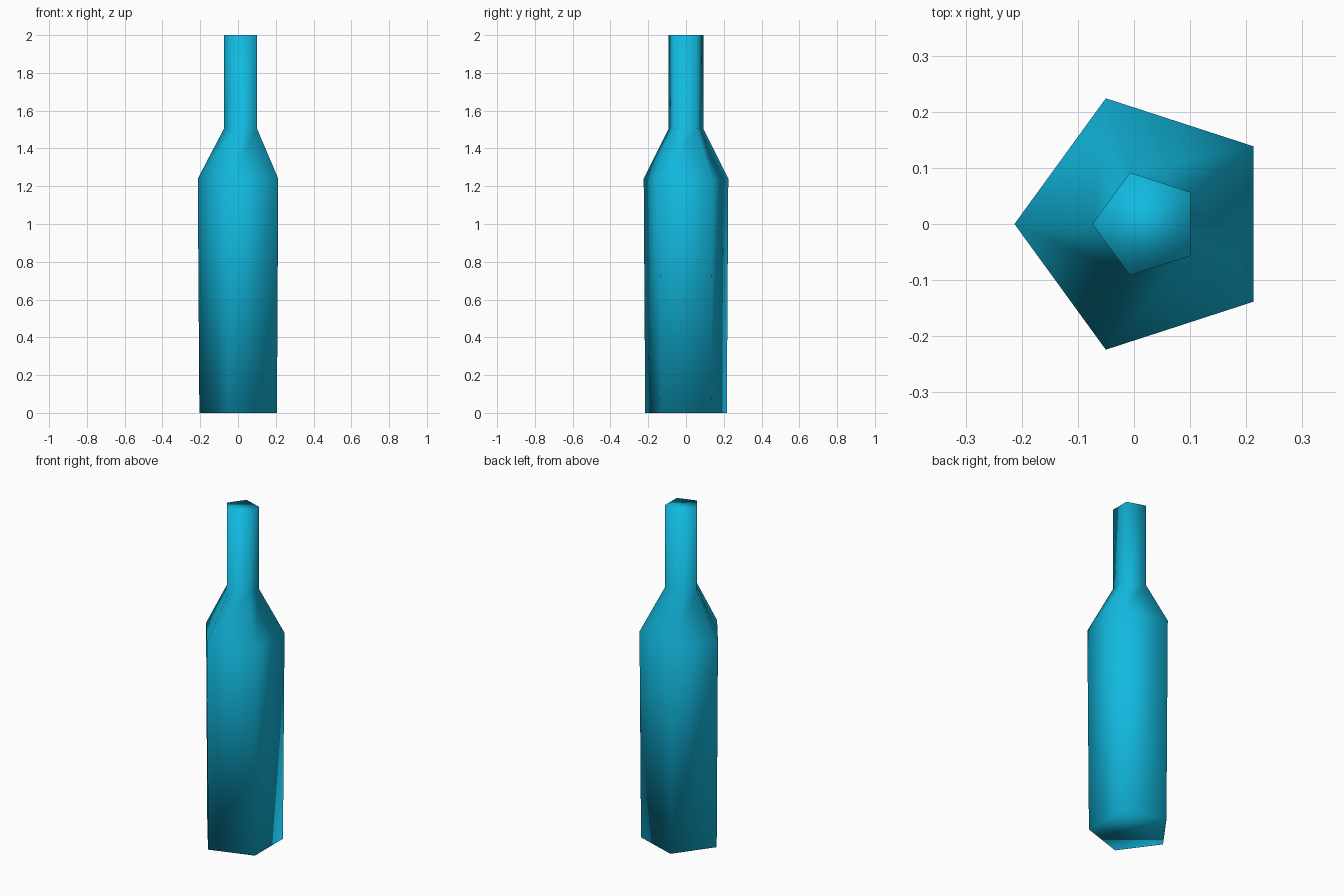
import bpy
import bmesh
from math import cos, sin, pi, tau

cube = bpy.data.objects.get("Cube")
if cube:
    bpy.data.objects.remove(cube)

SIDES = 5
AXIS_X = 0.0225
# Bottle profile from base to mouth: radius, height
PROFILE = [(0.227, 0.0), (0.2355, 1.24), (0.0965, 1.505), (0.0965, 2.0)]

# Blue glass colour
glass = bpy.data.materials.new("blue_glass")
glass.use_nodes = True
colour = (0.006, 0.49, 0.75, 1.0)
glass.diffuse_color = colour
glass.node_tree.nodes["Principled BSDF"].inputs["Base Color"].default_value = colour


def ring(bm, radius, z):
    """Pentagon with one corner pointing to -x."""
    angles = [pi + tau * i / SIDES for i in range(SIDES)]
    return [bm.verts.new((AXIS_X + radius * cos(a), radius * sin(a), z)) for a in angles]


# Body, shoulder and neck as one lofted shell with closed ends
bm = bmesh.new()
rings = [ring(bm, r, z) for r, z in PROFILE]
for low, high in zip(rings, rings[1:]):
    for i in range(SIDES):
        j = (i + 1) % SIDES
        bm.faces.new((low[i], low[j], high[j], high[i]))
bm.faces.new(rings[0][::-1])
bm.faces.new(rings[-1])
bmesh.ops.recalc_face_normals(bm, faces=bm.faces)

# Soft shading over every edge
for face in bm.faces:
    face.smooth = True

mesh = bpy.data.meshes.new("bottle")
bm.to_mesh(mesh)
bm.free()
mesh.materials.append(glass)
bottle = bpy.data.objects.new("bottle", mesh)
bpy.context.collection.objects.link(bottle)
